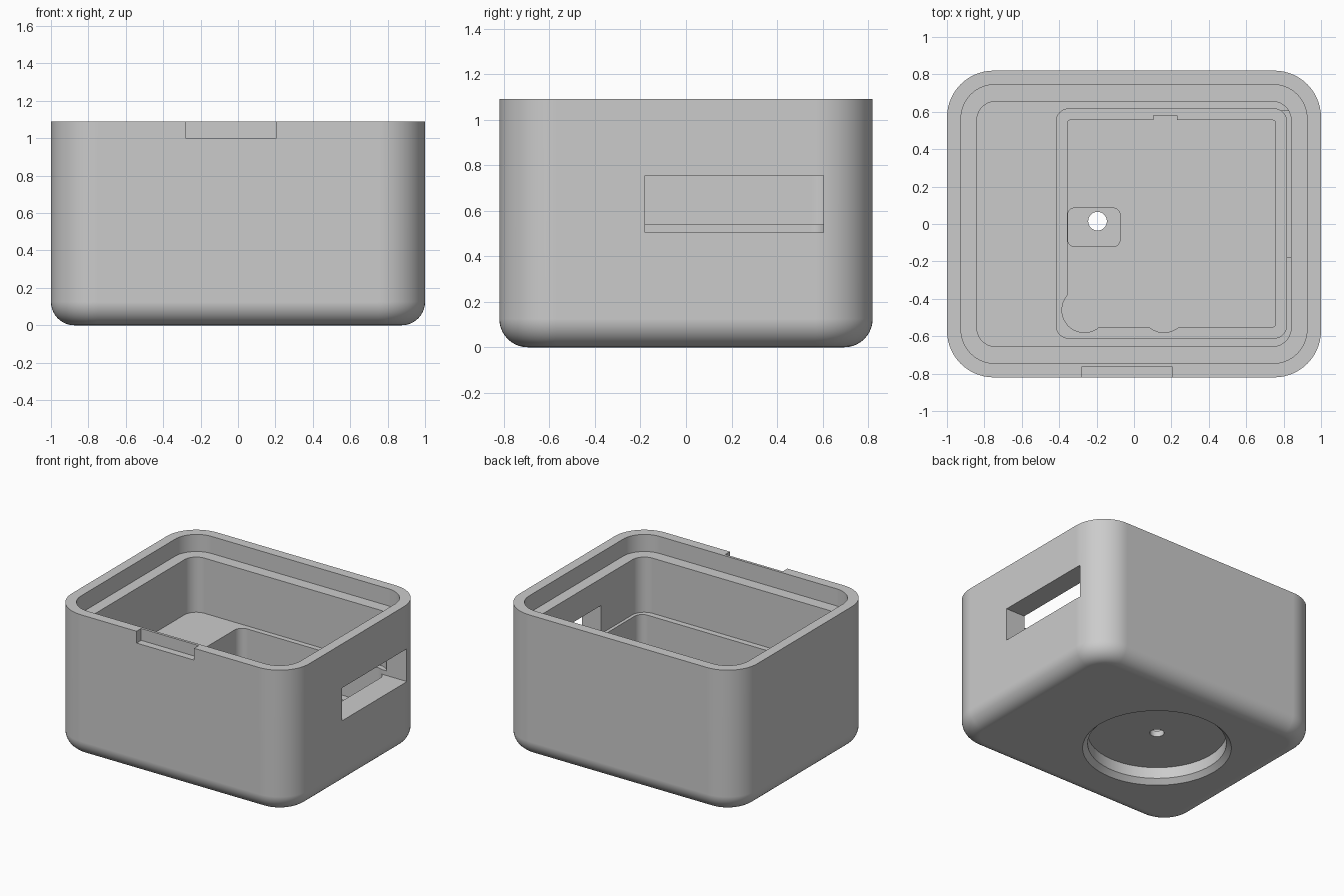
import bpy
import bmesh
from math import cos, sin, pi, radians

if "Cube" in bpy.data.objects:
    bpy.data.objects.remove(bpy.data.objects["Cube"], do_unlink=True)

grey = bpy.data.materials.new("plain_grey")
grey.use_nodes = True
colour = (0.6, 0.6, 0.6, 1)
grey.diffuse_color = colour
grey.node_tree.nodes["Principled BSDF"].inputs["Base Color"].default_value = colour


def rounded_rect(x0, x1, y0, y1, r, steps=14):
    """Counter-clockwise outline with rounded corners."""
    if r == 0:
        return [(x0, y0), (x1, y0), (x1, y1), (x0, y1)]
    corners = [(x1 - r, y1 - r), (x0 + r, y1 - r), (x0 + r, y0 + r), (x1 - r, y0 + r)]
    return [(cx + r * cos((q + i / steps) * pi / 2), cy + r * sin((q + i / steps) * pi / 2))
            for q, (cx, cy) in enumerate(corners) for i in range(steps + 1)]


def circle(cx, cy, r, n=72):
    return [(cx + r * cos(2 * pi * i / n), cy + r * sin(2 * pi * i / n)) for i in range(n)]


def loft(name, layers):
    """Closed solid through a stack of (outline, z) layers, bottom to top."""
    bm = bmesh.new()
    rings = [[bm.verts.new((x, y, z)) for x, y in outline] for outline, z in layers]
    bm.faces.new(rings[0][::-1])
    bm.faces.new(rings[-1])
    for low, high in zip(rings, rings[1:]):
        n = len(low)
        for i in range(n):
            j = (i + 1) % n
            bm.faces.new((low[i], low[j], high[j], high[i]))
    mesh = bpy.data.meshes.new(name)
    bm.to_mesh(mesh)
    bm.free()
    mesh.materials.append(grey)
    obj = bpy.data.objects.new(name, mesh)
    bpy.context.collection.objects.link(obj)
    return obj


def prism(name, outline, z0, z1):
    return loft(name, [(outline, z0), (outline, z1)])


# Outer shell with rounded corners and a filleted bottom edge
HEIGHT, FILLET, CORNER = 1.09, 0.125, 0.25
layers = []
for k in range(11):
    a = k / 10 * pi / 2
    inset = FILLET * (1 - sin(a))
    layers.append((rounded_rect(-1 + inset, 1 - inset, -0.82 + inset, 0.82 - inset,
                                CORNER - inset), FILLET * (1 - cos(a))))
layers.append((rounded_rect(-1, 1, -0.82, 0.82, CORNER), HEIGHT))
body = loft("box_body", layers)

# Heights of the stepped interior
TOP, LEDGE, FLOOR, SHELF, BASE, PAD = 1.3, 0.96, 0.54, 0.25, 0.2, 0.165
HX, HY = -0.195, 0.015

cutters = [
    # Lid seat, main cavity and the deep offset pocket
    prism("lid_seat", rounded_rect(-0.925, 0.925, -0.745, 0.745, 0.18), LEDGE, TOP),
    prism("main_cavity", rounded_rect(-0.84, 0.84, -0.655, 0.655, 0.1), FLOOR, TOP),
    prism("deep_pocket", rounded_rect(-0.415, 0.815, -0.61, 0.615, 0.065), SHELF, TOP),
    # Shallow tray in the pocket floor with its relief lobes
    prism("tray", rounded_rect(-0.355, 0.755, -0.55, 0.555, 0.012, 3), BASE, 0.4),
    prism("tray_notch", rounded_rect(0.105, 0.23, 0.4, 0.58, 0), BASE, 0.41),
    prism("corner_lobe", circle(-0.265, -0.46, 0.12), BASE, 0.42),
    prism("front_lobe", circle(0.16, -0.458, 0.122), BASE, 0.43),
    prism("pad_recess", rounded_rect(-0.354, -0.075, -0.12, 0.085, 0.035, 6), PAD, 0.44),
    # Finger notch at the front rim and the slot in the left wall
    prism("finger_notch", rounded_rect(-0.28, 0.205, -0.9, -0.765, 0), 1.0, TOP),
    prism("side_slot", rounded_rect(0.76, 1.1, -0.18, 0.605, 0), 0.505, 0.755),
    # Round recess underneath with a chamfered mouth, and the through hole
    loft("base_recess", [(circle(HX, HY, 0.55), -0.035), (circle(HX, HY, 0.48), 0.035),
                         (circle(HX, HY, 0.48), 0.12)]),
    prism("centre_hole", circle(HX, HY, 0.05, 32), -0.1, 0.45),
]

bpy.context.view_layer.objects.active = body
for cutter in cutters:
    mod = body.modifiers.new(cutter.name, "BOOLEAN")
    mod.operation = "DIFFERENCE"
    mod.solver = "EXACT"
    mod.object = cutter
    bpy.ops.object.modifier_apply(modifier=mod.name)
    bpy.data.objects.remove(cutter, do_unlink=True)

# Smooth curves, crisp edges
bpy.ops.object.select_all(action="DESELECT")
body.select_set(True)
bpy.ops.object.shade_smooth_by_angle(angle=radians(25))
weighted = body.modifiers.new("weighted_normals", "WEIGHTED_NORMAL")
weighted.keep_sharp = True
